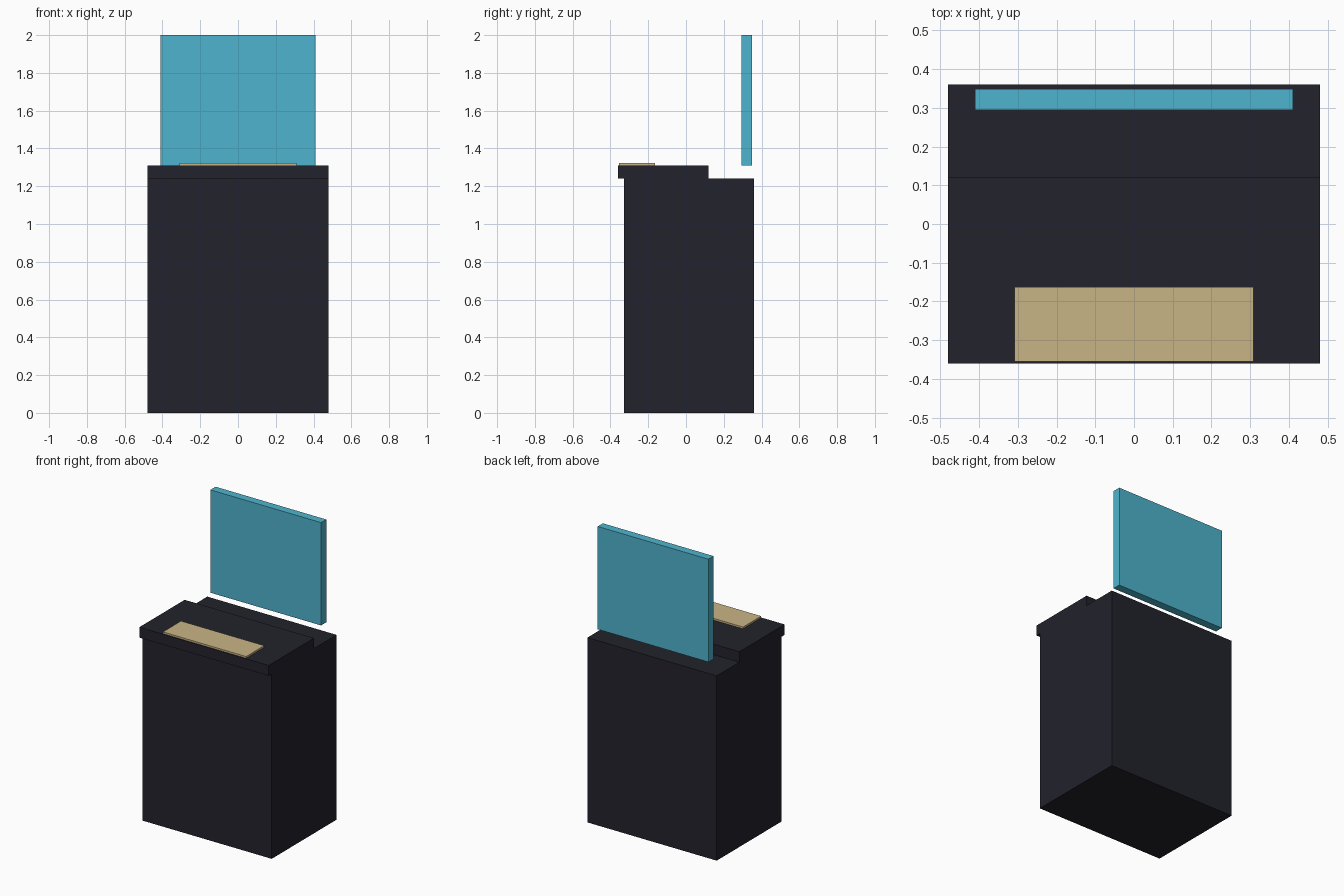
import bpy

cube = bpy.data.objects.get("Cube")
if cube:
    bpy.data.objects.remove(cube, do_unlink=True)


def material(name, rgb):
    mat = bpy.data.materials.new(name)
    mat.use_nodes = True
    colour = (*rgb, 1.0)
    mat.diffuse_color = colour
    mat.node_tree.nodes["Principled BSDF"].inputs["Base Color"].default_value = colour
    return mat


def box(name, half_width, y_range, z_range, mat):
    """Box centred on x, spanning the given depth and height ranges."""
    (y0, y1), (z0, z1) = y_range, z_range
    bpy.ops.mesh.primitive_cube_add(size=1, location=(0, (y0 + y1) / 2, (z0 + z1) / 2))
    obj = bpy.context.object
    obj.name = obj.data.name = name
    obj.scale = (2 * half_width, y1 - y0, z1 - z0)
    bpy.ops.object.transform_apply(location=False, rotation=False, scale=True)
    obj.data.materials.append(mat)
    return obj


dark = material("dark charcoal", (0.016, 0.016, 0.025))
teal = material("screen teal", (0.076, 0.456, 0.61))
tan = material("pale tan", (0.584, 0.462, 0.238))

WIDTH = 0.48
BODY_TOP = 1.24
DECK_TOP = 1.31

# Cabinet with an overhanging deck at the front
box("cabinet_body", WIDTH, (-0.328, 0.36), (0, BODY_TOP), dark)
box("control_deck", WIDTH, (-0.36, 0.12), (BODY_TOP, DECK_TOP), dark)

# Thin inlay lying on the deck
box("deck_plate", 0.309, (-0.355, -0.163), (DECK_TOP, DECK_TOP + 0.012), tan)

# Upright panel floating above the rear ledge
box("upright_screen", 0.411, (0.294, 0.349), (DECK_TOP, 2.0), teal)
